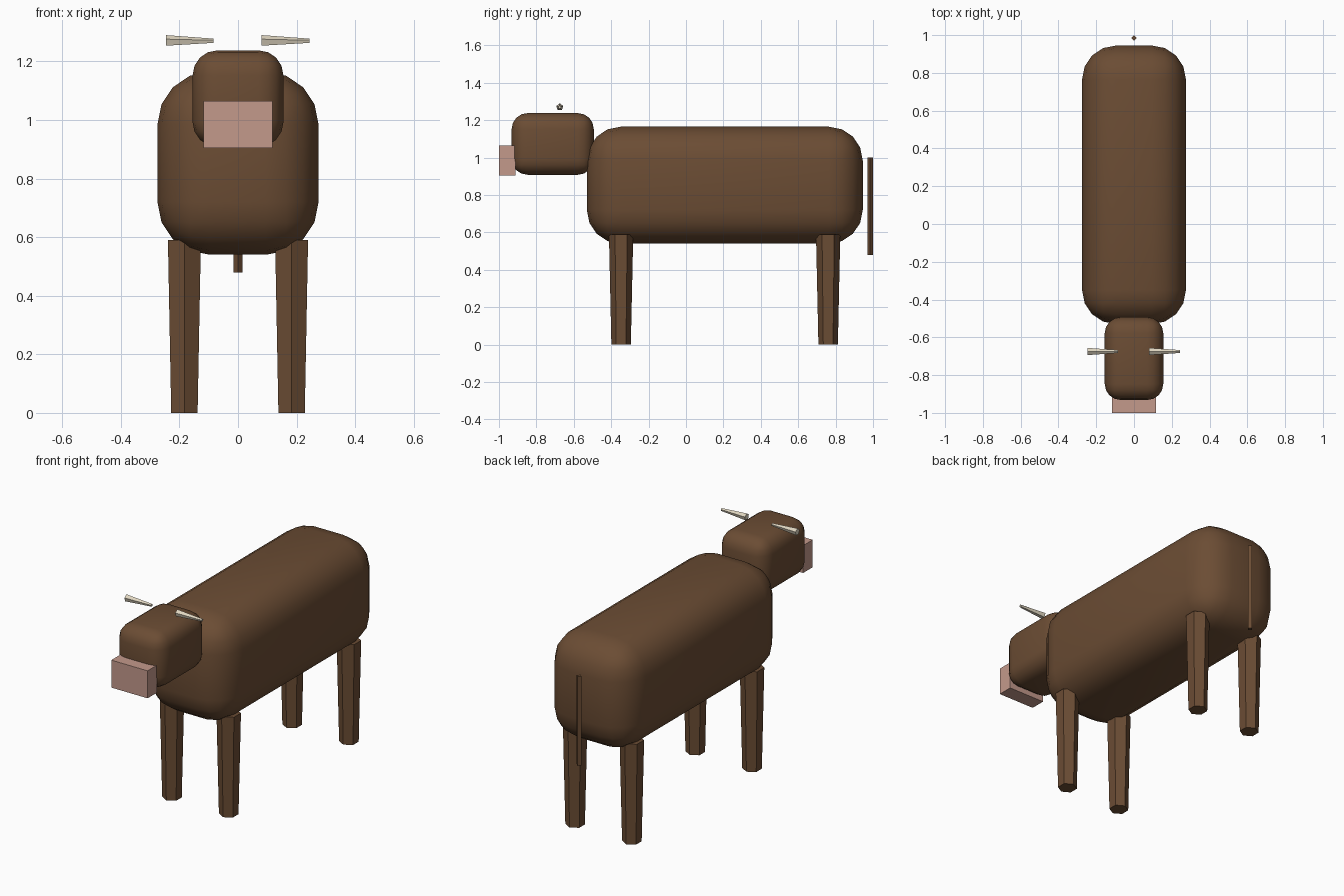
import bpy
import bmesh
from math import pi
from mathutils import Matrix, Vector

cube = bpy.data.objects.get("Cube")
if cube:
    bpy.data.objects.remove(cube, do_unlink=True)


def make_material(name, rgb):
    mat = bpy.data.materials.new(name)
    mat.use_nodes = True
    mat.diffuse_color = (*rgb, 1)
    mat.node_tree.nodes["Principled BSDF"].inputs["Base Color"].default_value = (*rgb, 1)
    return mat


brown = make_material("brown hide", (0.147, 0.073, 0.034))
pink = make_material("pink muzzle", (0.55, 0.32, 0.26))
ivory = make_material("ivory horn", (0.74, 0.67, 0.53))


def add_object(name, bm, mat):
    mesh = bpy.data.meshes.new(name)
    bm.to_mesh(mesh)
    bm.free()
    mesh.materials.append(mat)
    obj = bpy.data.objects.new(name, mesh)
    bpy.context.collection.objects.link(obj)
    return obj


def box(name, low, high, mat, radius=0, segments=4):
    """Box between two corners, optionally with rounded, smooth edges."""
    low, high = Vector(low), Vector(high)
    bm = bmesh.new()
    size = Matrix.Diagonal((*(high - low), 1))
    bmesh.ops.create_cube(bm, size=1, matrix=Matrix.Translation((low + high) / 2) @ size)
    if radius:
        bmesh.ops.bevel(bm, geom=bm.edges[:], offset=radius, segments=segments,
                        profile=0.5, affect='EDGES')
    obj = add_object(name, bm, mat)
    if radius:
        bpy.ops.object.select_all(action='DESELECT')
        obj.select_set(True)
        bpy.context.view_layer.objects.active = obj
        bpy.ops.object.shade_smooth_by_angle(angle=pi / 6)
    return obj


def cone(name, centre, sides, r1, r2, depth, mat, turn=Matrix()):
    bm = bmesh.new()
    bmesh.ops.create_cone(bm, cap_ends=True, segments=sides, radius1=r1, radius2=r2,
                          depth=depth, matrix=Matrix.Translation(centre) @ turn)
    return add_object(name, bm, mat)


# Body, head and muzzle
box("body", (-0.275, -0.53, 0.54), (0.275, 0.945, 1.165), brown, 0.18, 4)
box("head", (-0.155, -0.932, 0.908), (0.155, -0.493, 1.238), brown, 0.085, 4)
box("muzzle", (-0.117, -1.0, 0.905), (0.117, -0.912, 1.065), pink)

# Tapered six-sided legs
for side, x in (("left", 0.183), ("right", -0.183)):
    for end, y in (("front", -0.347), ("back", 0.76)):
        cone(f"{end}_{side}_leg", (x, y, 0.295), 6, 0.052, 0.065, 0.59, brown)

# Both five-sided horns taper toward +x, with one ridge on top
turn = Matrix.Rotation(pi / 2, 4, 'Y') @ Matrix.Rotation(pi / 2, 4, 'Z')
for side, x in (("left", 0.162), ("right", -0.165)):
    cone(f"{side}_horn", (x, -0.675, 1.27), 5, 0.02, 0.008, 0.163, ivory, turn)

# Thin hanging tail
cone("tail", (0, 0.985, 0.74), 4, 0.015, 0.015, 0.52, brown)
